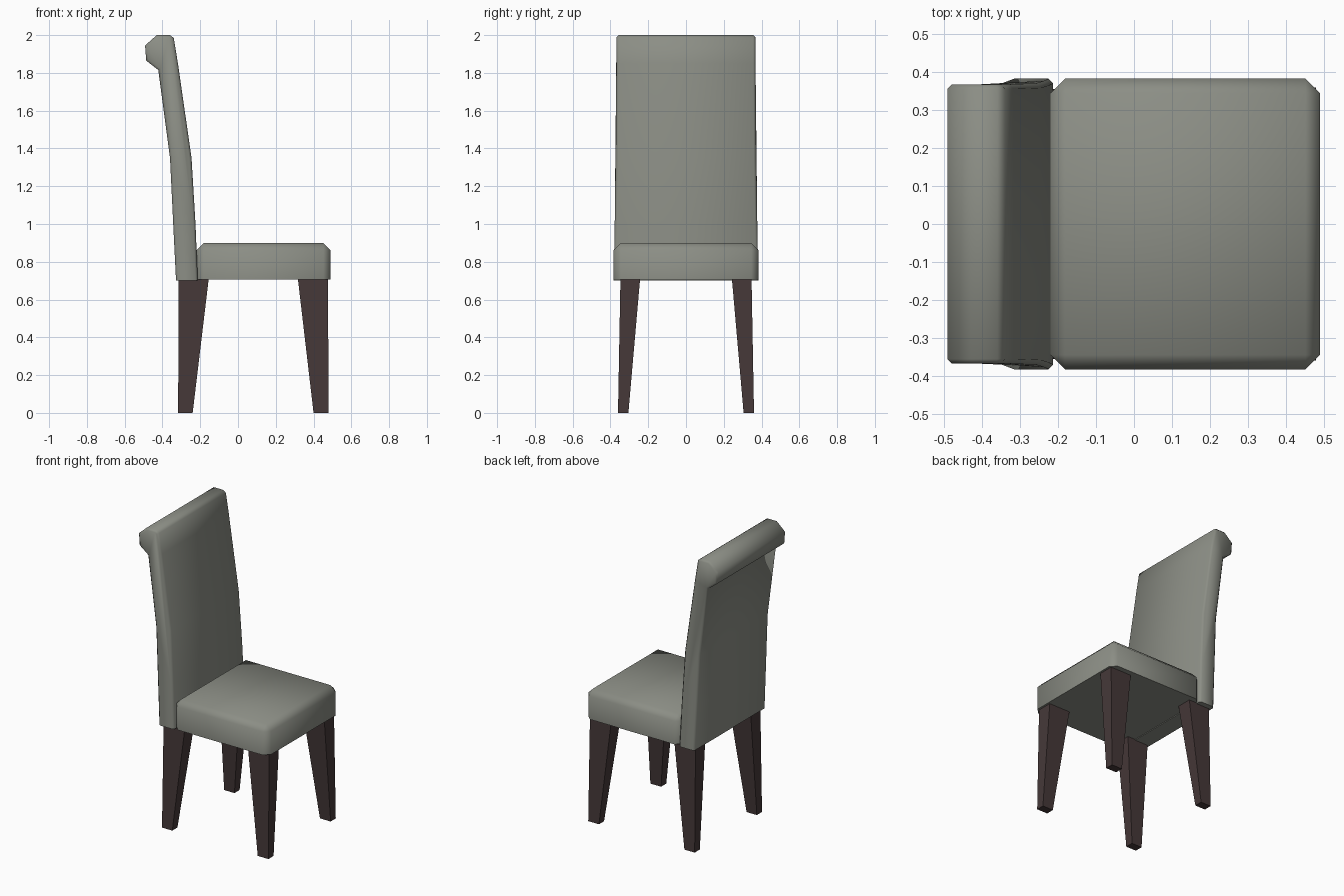
import bpy, bmesh, math

if "Cube" in bpy.data.objects:
    bpy.data.objects.remove(bpy.data.objects["Cube"])


def material(name, rgb):
    m = bpy.data.materials.new(name)
    m.diffuse_color = (*rgb, 1)
    m.use_nodes = True
    m.node_tree.nodes["Principled BSDF"].inputs["Base Color"].default_value = m.diffuse_color
    return m


fabric = material("grey fabric", (0.26, 0.27, 0.235))
wood = material("dark wood", (0.06, 0.040, 0.040))


def finish(bm, name, mat, smooth=None):
    bmesh.ops.recalc_face_normals(bm, faces=bm.faces[:])
    me = bpy.data.meshes.new(name)
    bm.to_mesh(me)
    bm.free()
    me.materials.append(mat)
    ob = bpy.data.objects.new(name, me)
    bpy.context.collection.objects.link(ob)
    if smooth:
        bpy.ops.object.select_all(action='DESELECT')
        ob.select_set(True)
        bpy.context.view_layer.objects.active = ob
        bpy.ops.object.shade_smooth_by_angle(angle=math.radians(smooth))
    return ob


def frustum(bm, lower, upper, z0, z1):
    """Six-sided block; lower and upper are (x0, x1, y0, y1)."""
    rings = []
    for (x0, x1, y0, y1), z in ((lower, z0), (upper, z1)):
        rings.append([bm.verts.new((x, y, z)) for x, y in
                      ((x0, y0), (x1, y0), (x1, y1), (x0, y1))])
    a, b = rings
    bm.faces.new(a)
    bm.faces.new(b)
    for i in range(4):
        j = (i + 1) % 4
        bm.faces.new((a[i], a[j], b[j], b[i]))


# Seat cushion: chamfered on the top rim and upright corners
bm = bmesh.new()
box = (-0.22, 0.49, -0.383, 0.383)
frustum(bm, box, box, 0.705, 0.90)
rim = [e for e in bm.edges if max(v.co.z for v in e.verts) > 0.8]
bmesh.ops.bevel(bm, geom=rim, offset=0.038, segments=1, affect='EDGES')
finish(bm, "seat", fabric, 60)

# Backrest: side profile with a rolled top, slightly narrower upwards
profile = [(-0.213, 0.70), (-0.225, 1.0), (-0.246, 1.35), (-0.318, 1.85),
           (-0.34, 1.985), (-0.36, 2.0), (-0.43, 2.0), (-0.492, 1.945),
           (-0.486, 1.865), (-0.422, 1.815), (-0.36, 1.35), (-0.343, 1.0),
           (-0.328, 0.70)]
bm = bmesh.new()
sides = []
for s in (-1, 1):
    sides.append([bm.verts.new((x, s * (0.383 - 0.015 * min(1, (z - 0.7) / 0.8)), z))
                  for x, z in profile])
a, b = sides
caps = [bm.faces.new(a), bm.faces.new(b)]
for i in range(len(profile)):
    j = (i + 1) % len(profile)
    bm.faces.new((a[i], a[j], b[j], b[i]))
bmesh.ops.recalc_face_normals(bm, faces=bm.faces[:])
rim = [e for f in caps for e in f.edges if max(v.co.z for v in e.verts) > 0.8]
bmesh.ops.bevel(bm, geom=rim, offset=0.012, segments=1, affect='EDGES')
finish(bm, "backrest", fabric, 60)

# Tapered legs, mirrored left to right
for label, low, top in (("front", (0.40, 0.48), (0.317, 0.476)),
                        ("back", (-0.317, -0.24), (-0.314, -0.155))):
    for side, s in (("left", 1), ("right", -1)):
        bm = bmesh.new()
        frustum(bm, (*low, s * 0.305, s * 0.36), (*top, s * 0.243, s * 0.347), 0, 0.71)
        finish(bm, f"{label}_leg_{side}", wood)
